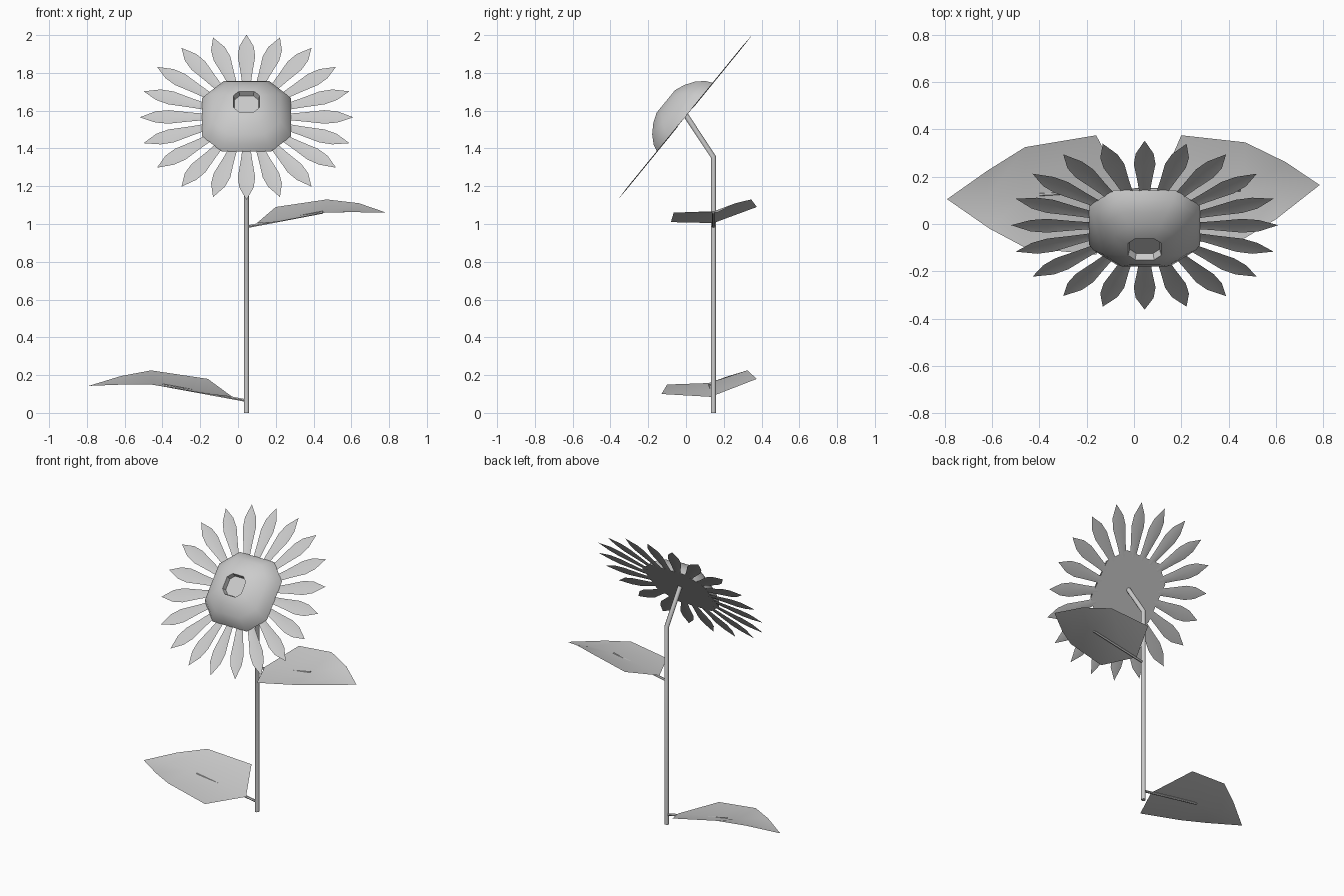
import bpy, bmesh, math
from mathutils import Matrix, Vector

if "Cube" in bpy.data.objects:
    bpy.data.objects.remove(bpy.data.objects["Cube"])

# Head frame: local x = right, y = up along the tilted disc, z = facing direction
UP = Vector((0, 0.632, 0.775))
OUT = Vector((0, -0.775, 0.632))
HEAD = Matrix(((1, 0, 0, 0.045),
               (0, UP.y, OUT.y, -0.005),
               (0, UP.z, OUT.z, 1.565),
               (0, 0, 0, 1)))


def make_object(name, verts, faces, matrix=None, smooth_angle=40, fix_normals=False):
    mesh = bpy.data.meshes.new(name)
    mesh.from_pydata(verts, [], faces)
    if fix_normals:
        bm = bmesh.new()
        bm.from_mesh(mesh)
        bmesh.ops.recalc_face_normals(bm, faces=bm.faces)
        bm.to_mesh(mesh)
        bm.free()
    if matrix:
        mesh.transform(matrix)
    obj = bpy.data.objects.new(name, mesh)
    bpy.context.collection.objects.link(obj)
    bpy.ops.object.select_all(action='DESELECT')
    obj.select_set(True)
    bpy.context.view_layer.objects.active = obj
    bpy.ops.object.shade_smooth_by_angle(angle=math.radians(smooth_angle))
    return obj


def tube(name, points, radius, sides=8):
    # rings stay level with the averaged direction at each point
    pts = [Vector(p) for p in points]
    verts, faces = [], []
    for i, p in enumerate(pts):
        before = (p - pts[i - 1]).normalized() if i else Vector()
        after = (pts[i + 1] - p).normalized() if i < len(pts) - 1 else Vector()
        d = (before + after).normalized()
        side = d.cross(Vector((0, 1, 0) if abs(d.x) > 0.5 else (1, 0, 0))).normalized()
        other = d.cross(side)
        for k in range(sides):
            a = math.tau * (k + 0.5) / sides
            verts.append(p + radius * (math.cos(a) * side + math.sin(a) * other))
    for i in range(len(pts) - 1):
        for k in range(sides):
            n = (k + 1) % sides
            faces.append((i * sides + k, i * sides + n,
                          (i + 1) * sides + n, (i + 1) * sides + k))
    last = (len(pts) - 1) * sides
    faces += [tuple(range(sides))[::-1], tuple(range(last, last + sides))]
    return make_object(name, verts, faces, smooth_angle=50, fix_normals=True)


def leaf(name, base, rib, tip, back, front):
    # back and front edges have the same number of points as the rib
    n = len(rib)
    verts = [base, tip] + rib + back + front
    r, b, f = 2, 2 + n, 2 + 2 * n
    faces = [(0, r, b), (0, f, r), (1, b + n - 1, r + n - 1), (1, r + n - 1, f + n - 1)]
    for i in range(n - 1):
        faces += [(r + i, r + i + 1, b + i + 1, b + i),
                  (f + i, f + i + 1, r + i + 1, r + i)]
    if tip[0] < 0:
        faces = [q[::-1] for q in faces]
    return make_object(name, verts, faces, smooth_angle=60)


# Stem
tube("stem", [(0.045, 0.145, 0), (0.045, 0.145, 1.355), (0.045, 0.0, 1.575)], 0.015)

# Seed head: octagonal dome with a shallow recess; (apothem, half flat, height)
rings = [(0.235, 0.130, 0.0), (0.217, 0.120, 0.038), (0.180, 0.095, 0.078),
         (0.130, 0.065, 0.111), (0.077, 0.043, 0.132), (0.070, 0.040, 0.132),
         (0.063, 0.036, 0.102)]
verts, faces = [], []
for a, h, z in rings:
    verts += [(a, -h, z), (a, h, z), (h, a, z), (-h, a, z),
              (-a, h, z), (-a, -h, z), (-h, -a, z), (h, -a, z)]
for i in range(len(rings) - 1):
    for k in range(8):
        n = (k + 1) % 8
        faces.append((i * 8 + k, i * 8 + n, i * 8 + 8 + n, i * 8 + 8 + k))
last = len(rings) * 8 - 8
faces += [tuple(range(8))[::-1], tuple(range(last, last + 8))]
make_object("seed_head", verts, faces, HEAD, 42)

# Petals: one outline turned around the head, diagonal ones reach a little further
outline = [(0.0, 0.021), (0.09, 0.031), (0.20, 0.046), (0.27, 0.038)]
verts, faces = [], []
for i in range(20):
    turn = Matrix.Rotation(math.tau * i / 20, 4, 'Z')
    shift = 0.212 + 0.023 * math.sin(math.tau * i / 10) ** 2
    s = len(verts)
    for d, w in outline:
        for x, z in ((-w, 0.003), (0, -0.002), (w, 0.003)):
            verts.append(turn @ Vector((x, shift + d, z)))
    verts.append(turn @ Vector((0, shift + 0.353, 0)))
    for j in range(len(outline) - 1):
        a = s + j * 3
        faces += [(a, a + 1, a + 4, a + 3), (a + 1, a + 2, a + 5, a + 4)]
    a = s + 9
    faces += [(a, a + 1, s + 12), (a + 1, a + 2, s + 12)]
make_object("petals", verts, faces, HEAD, 40)

# Upper leaf on the right
leaf("upper_leaf", (0.10, 0.145, 1.005),
     [(0.22, 0.145, 1.03), (0.46, 0.145, 1.065), (0.62, 0.150, 1.068)], (0.785, 0.165, 1.06),
     [(0.20, 0.375, 1.09), (0.47, 0.345, 1.13), (0.64, 0.262, 1.11)],
     [(0.20, -0.08, 1.01), (0.46, -0.065, 1.06), (0.60, 0.02, 1.063)])
tube("upper_leaf_stalk", [(0.045, 0.145, 0.985), (0.45, 0.145, 1.062)], 0.008, 6)

# Lower leaf on the left
leaf("lower_leaf", (-0.03, 0.13, 0.085),
     [(-0.18, 0.13, 0.115), (-0.46, 0.12, 0.158), (-0.62, 0.112, 0.155)], (-0.79, 0.105, 0.143),
     [(-0.16, 0.375, 0.18), (-0.46, 0.325, 0.225), (-0.62, 0.225, 0.195)],
     [(-0.16, -0.13, 0.10), (-0.46, -0.10, 0.15), (-0.61, -0.02, 0.15)])
tube("lower_leaf_stalk", [(0.045, 0.145, 0.065), (-0.40, 0.125, 0.147)], 0.008, 6)
